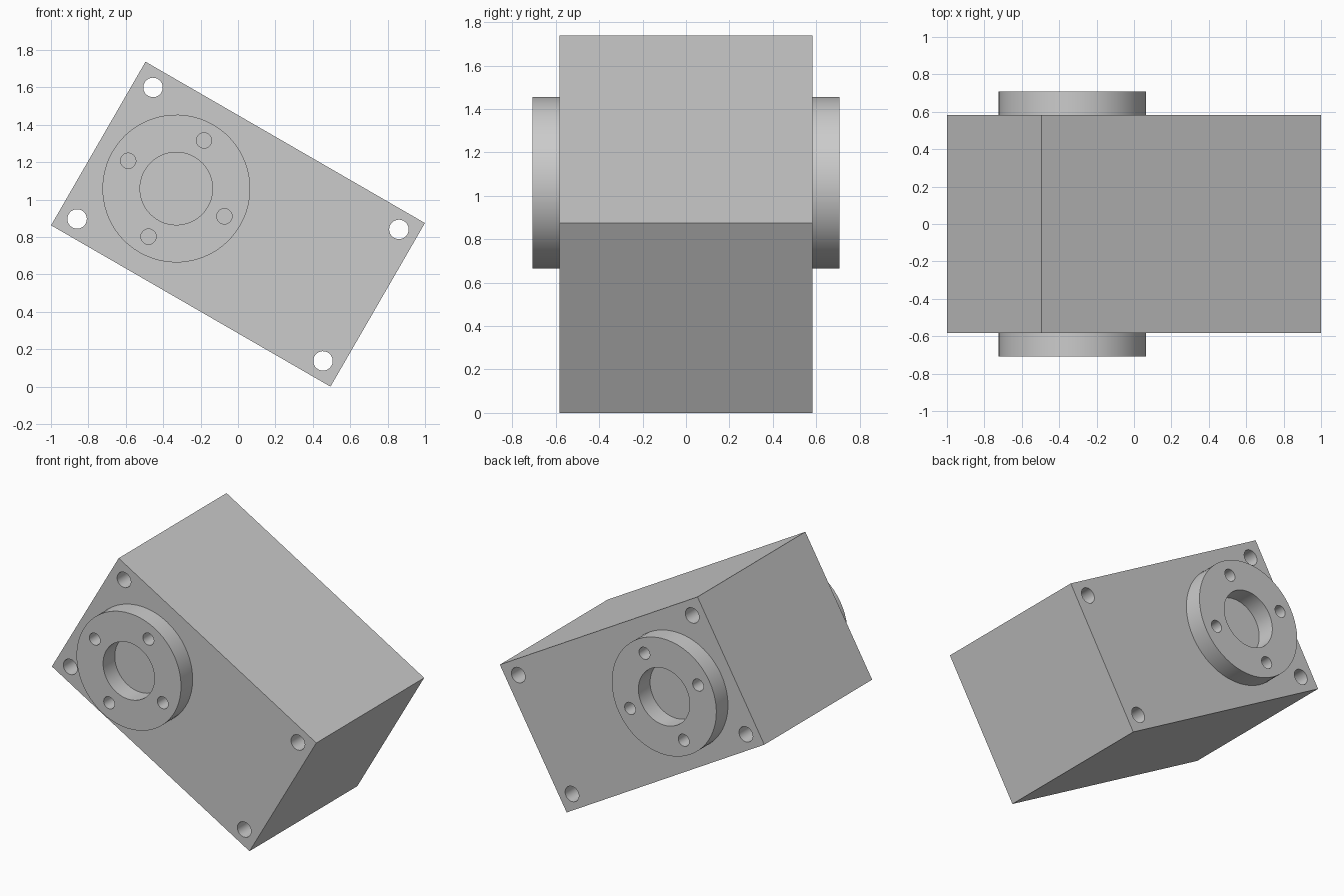
import bpy, bmesh
from math import sin, cos, pi, radians
from mathutils import Matrix, Vector

if "Cube" in bpy.data.objects:
    bpy.data.objects.remove(bpy.data.objects["Cube"])

TILT = Matrix.Rotation(radians(-30), 2)
CENTRE = Vector((0, 0.869))


def circle(u, v, r, n):
    return [(u + r * cos(2 * pi * i / n), v + r * sin(2 * pi * i / n)) for i in range(n)]


def plate(name, loops, y0, y1):
    """Extrude an outline with holes (first loop is outer) from y0 to y1, tilted."""
    curve = bpy.data.curves.new(name + "_profile", 'CURVE')
    curve.dimensions = '2D'
    curve.fill_mode = 'BOTH'
    curve.extrude = (y1 - y0) / 2
    for loop in loops:
        s = curve.splines.new('POLY')
        s.points.add(len(loop) - 1)
        for p, uv in zip(s.points, loop):
            x, z = TILT @ Vector(uv) + CENTRE
            p.co = (x, z, 0, 1)
        s.use_cyclic_u = True
    tmp = bpy.data.objects.new(name + "_tmp", curve)
    mesh = bpy.data.meshes.new_from_object(tmp)
    bpy.data.objects.remove(tmp)
    bpy.data.curves.remove(curve)

    # Stand the profile upright and weld caps to walls
    mesh.transform(Matrix.Translation((0, (y0 + y1) / 2, 0)) @ Matrix.Rotation(pi / 2, 4, 'X'))
    bm = bmesh.new()
    bm.from_mesh(mesh)
    bmesh.ops.remove_doubles(bm, verts=bm.verts, dist=1e-5)
    bmesh.ops.recalc_face_normals(bm, faces=bm.faces)
    bm.to_mesh(mesh)
    bm.free()
    mesh.name = name
    ob = bpy.data.objects.new(name, mesh)
    bpy.context.collection.objects.link(ob)
    bpy.ops.object.select_all(action='DESELECT')
    ob.select_set(True)
    bpy.context.view_layer.objects.active = ob
    bpy.ops.object.shade_smooth_by_angle(angle=radians(30))
    return ob


# Tilted block with four through holes near its corners
L, W, D = 0.8625, 0.505, 0.582
block = [[(-L, -W), (L, -W), (L, W), (-L, W)]]
block += [circle(su * 0.759, sv * 0.406, 0.052, 32) for su in (-1, 1) for sv in (-1, 1)]
plate("block", block, -D, D)

# Flange ring with bore and four bolt holes on each face
U, BOLT = -0.381, 0.297
ring = [circle(U, 0, 0.395, 64), circle(U, 0, 0.194, 64)]
ring += [circle(U + BOLT * cos(a), BOLT * sin(a), 0.041, 32) for a in (0, pi / 2, pi, 1.5 * pi)]
plate("front_flange", ring, -0.708, -D)
plate("back_flange", ring, D, 0.708)
